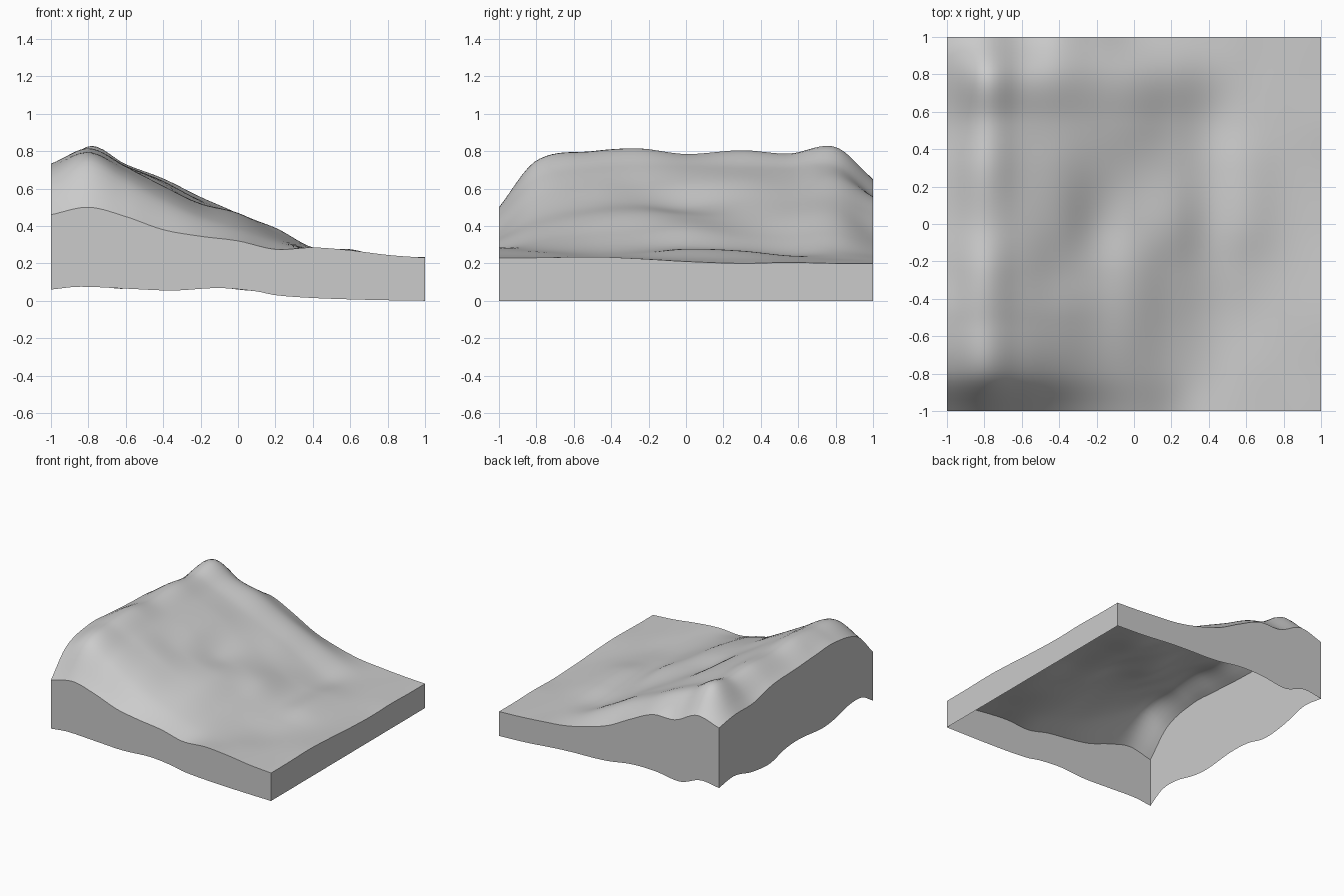
import bpy, bmesh

if "Cube" in bpy.data.objects:
    bpy.data.objects.remove(bpy.data.objects["Cube"])

N = 64  # grid cells per side


def curve(xs, vs, x):
    """Smooth cubic interpolation through (xs, vs)."""
    n = len(xs)

    def slope(k):
        a, b = max(k - 1, 0), min(k + 1, n - 1)
        return (vs[b] - vs[a]) / (xs[b] - xs[a])
    i = 0
    while i < n - 2 and x > xs[i + 1]:
        i += 1
    h = xs[i + 1] - xs[i]
    t = (x - xs[i]) / h
    return ((2*t**3 - 3*t**2 + 1) * vs[i] + (t**3 - 2*t**2 + t) * h * slope(i)
            + (3*t**2 - 2*t**3) * vs[i + 1] + (t**3 - t**2) * h * slope(i + 1))


# Hillside profiles: heights across x, one profile per y station
XS = [-1 + 0.2 * i for i in range(11)]
SECTIONS = {
    -1.0: (.46, .50, .45, .38, .345, .32, .275, .285, .27, .245, .23),
    -0.8: (.66, .75, .65, .54, .45, .39, .32, .275, .26, .24, .23),
    -0.5: (.73, .80, .71, .61, .51, .45, .35, .27, .24, .235, .235),
    -0.25: (.72, .815, .72, .61, .52, .47, .37, .28, .25, .23, .225),
    0.0: (.705, .785, .72, .63, .50, .455, .39, .285, .275, .23, .21),
    0.3: (.69, .805, .72, .64, .53, .435, .35, .27, .265, .225, .20),
    0.55: (.635, .785, .71, .63, .54, .45, .34, .25, .24, .22, .205),
    0.8: (.63, .82, .72, .65, .55, .46, .36, .27, .23, .215, .20),
    1.0: (.60, .65, .56, .55, .46, .355, .29, .245, .225, .21, .20),
}
YS = list(SECTIONS)


def height(x, y):
    return curve(YS, [curve(XS, SECTIONS[s], x) for s in YS], y)


# Wavy lower rims of the side walls
RIM_FRONT = ((-1, -.85, -.6, -.35, -.1, .1, .2, .4, .7, 1),
             (.06, .075, .065, .055, .068, .05, .03, .015, .005, 0))
RIM_BACK = ((-1, -.83, -.65, -.42, -.21, 0, .13, .31, .49, .75, 1),
            (.107, .125, .065, .09, .09, .06, .05, .045, .035, .012, 0))
RIM_LEFT = ((-1, -.86, -.7, -.5, -.34, -.05, .14, .34, .57, .8, 1),
            (.06, .14, .145, .1, .085, .11, .1, .055, .075, .13, .107))
RIM_RIGHT = ((-1, 0, 1), (0, 0, 0))


def finish(name, bm, smooth):
    me = bpy.data.meshes.new(name)
    bm.to_mesh(me)
    bm.free()
    ob = bpy.data.objects.new(name, me)
    bpy.context.collection.objects.link(ob)
    for p in me.polygons:
        p.use_smooth = smooth
    return ob


# Terrain surface
bm = bmesh.new()
bmesh.ops.create_grid(bm, x_segments=N, y_segments=N, size=1)
for v in bm.verts:
    v.co.z = height(v.co.x, v.co.y)
finish("terrain_surface", bm, True)


# Side walls hanging from the terrain edge, open underneath
def wall(name, place, rim, flip):
    bm = bmesh.new()
    cols = []
    for i in range(N + 1):
        t = -1 + 2 * i / N
        x, y = place(t)
        cols.append((bm.verts.new((x, y, max(0, curve(*rim, t)))),
                     bm.verts.new((x, y, height(x, y)))))
    for a, b in zip(cols, cols[1:]):
        f = bm.faces.new((a[0], b[0], b[1], a[1]))
        if flip:
            f.normal_flip()
    finish(name, bm, False)


wall("front_wall", lambda t: (t, -1), RIM_FRONT, False)
wall("back_wall", lambda t: (t, 1), RIM_BACK, True)
wall("left_wall", lambda t: (-1, t), RIM_LEFT, True)
wall("right_wall", lambda t: (1, t), RIM_RIGHT, False)
